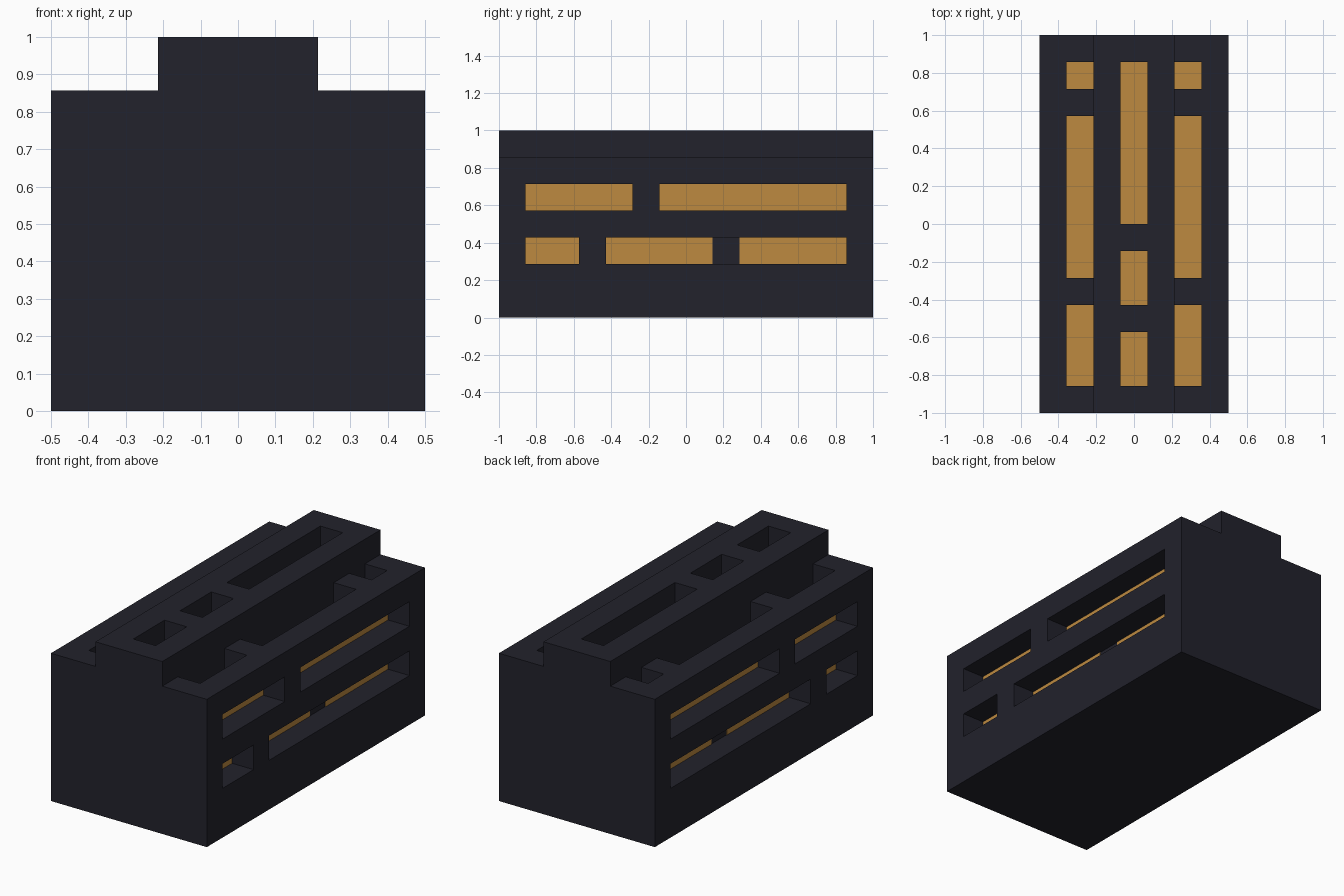
import bpy
import bmesh

if "Cube" in bpy.data.objects:
    bpy.data.objects.remove(bpy.data.objects["Cube"], do_unlink=True)

U = 1 / 7            # module: slot width, slot depth and wall thickness
EPS = 0.002          # keeps neighbouring slots from sharing an edge
PLATE = 0.005        # inlay thickness


def material(name, rgb):
    m = bpy.data.materials.new(name)
    m.use_nodes = True
    m.diffuse_color = (*rgb, 1)
    bsdf = m.node_tree.nodes["Principled BSDF"]
    bsdf.inputs["Base Color"].default_value = (*rgb, 1)
    bsdf.inputs["Roughness"].default_value = 0.8
    return m


DARK = material("charcoal", (0.016, 0.016, 0.025))
GOLD = material("gold", (0.51, 0.254, 0.051))


def boxes(name, spans, mat=None):
    """One object made of axis-aligned boxes ((x0, x1), (y0, y1), (z0, z1))."""
    bm = bmesh.new()
    for span in spans:
        verts = bmesh.ops.create_cube(bm, size=1)["verts"]
        for v in verts:
            v.co = [(a + b) / 2 + c * (b - a) for c, (a, b) in zip(v.co, span)]
    mesh = bpy.data.meshes.new(name)
    bm.to_mesh(mesh)
    bm.free()
    if mat:
        mesh.materials.append(mat)
    ob = bpy.data.objects.new(name, mesh)
    bpy.context.collection.objects.link(ob)
    return ob


def carve(ob, spans):
    """Cut the box-shaped slots out of the object."""
    cutter = boxes("slot_cutter", spans)
    cutter.hide_render = True
    mod = ob.modifiers.new("slots", "BOOLEAN")
    mod.operation, mod.solver, mod.object = "DIFFERENCE", "EXACT", cutter
    deps = bpy.context.evaluated_depsgraph_get()
    deps.update()
    mesh = bpy.data.meshes.new_from_object(ob.evaluated_get(deps))
    ob.modifiers.clear()
    ob.data = mesh
    bpy.data.objects.remove(cutter, do_unlink=True)


def units(spans):
    return [(a * U, b * U) for a, b in spans]


def mirrored(spans):
    return spans + [((-x1, -x0), y, z) for (x0, x1), y, z in spans]


# Slot layouts along the length, in modules
ridge_slots = units([(-6, -4), (-3, -1), (0, 6)])
shoulder_slots = units([(-6, -3), (-2, 4), (5, 6)])
upper_slots = units([(-6, -2), (-1, 6)])
lower_slots = units([(-6, -4), (-3, 6)])
lower_inlays = units([(-6, -4), (-3, 1), (2, 6)])   # one slot holds two inlays

ridge_x = (-U / 2, U / 2)
shoulder_x = (1.5 * U, 2.5 * U)
upper_z, lower_z = (4 * U, 5 * U), (2 * U, 3 * U)
top = 6 * U
side = 2.5 * U + EPS

# Main block with slots in the shoulders and both long sides
body = boxes("body", [((-0.5, 0.5), (-1, 1), (0, top))], DARK)
cuts = [(shoulder_x, y, (5 * U + EPS, top + 0.1)) for y in shoulder_slots]
cuts += [((side, 0.6), y, upper_z) for y in upper_slots]
cuts += [((side, 0.6), y, lower_z) for y in lower_slots]
carve(body, mirrored(cuts))

# Raised ridge, slotted right through to the block below
ridge = boxes("ridge", [((-1.5 * U, 1.5 * U), (-1, 1), (top, 1))], DARK)
carve(ridge, [(ridge_x, y, (top - 0.1, 1.1)) for y in ridge_slots])

# Gold inlays on the slot floors
boxes("ridge_inlays", [(ridge_x, y, (top, top + PLATE)) for y in ridge_slots], GOLD)
boxes("shoulder_inlays", mirrored(
    [(shoulder_x, y, (5 * U, 5 * U + PLATE)) for y in shoulder_slots]), GOLD)
boxes("side_inlays", mirrored(
    [((2.5 * U, 2.5 * U + PLATE), y, upper_z) for y in upper_slots]
    + [((2.5 * U, 2.5 * U + PLATE), y, lower_z) for y in lower_inlays]), GOLD)
